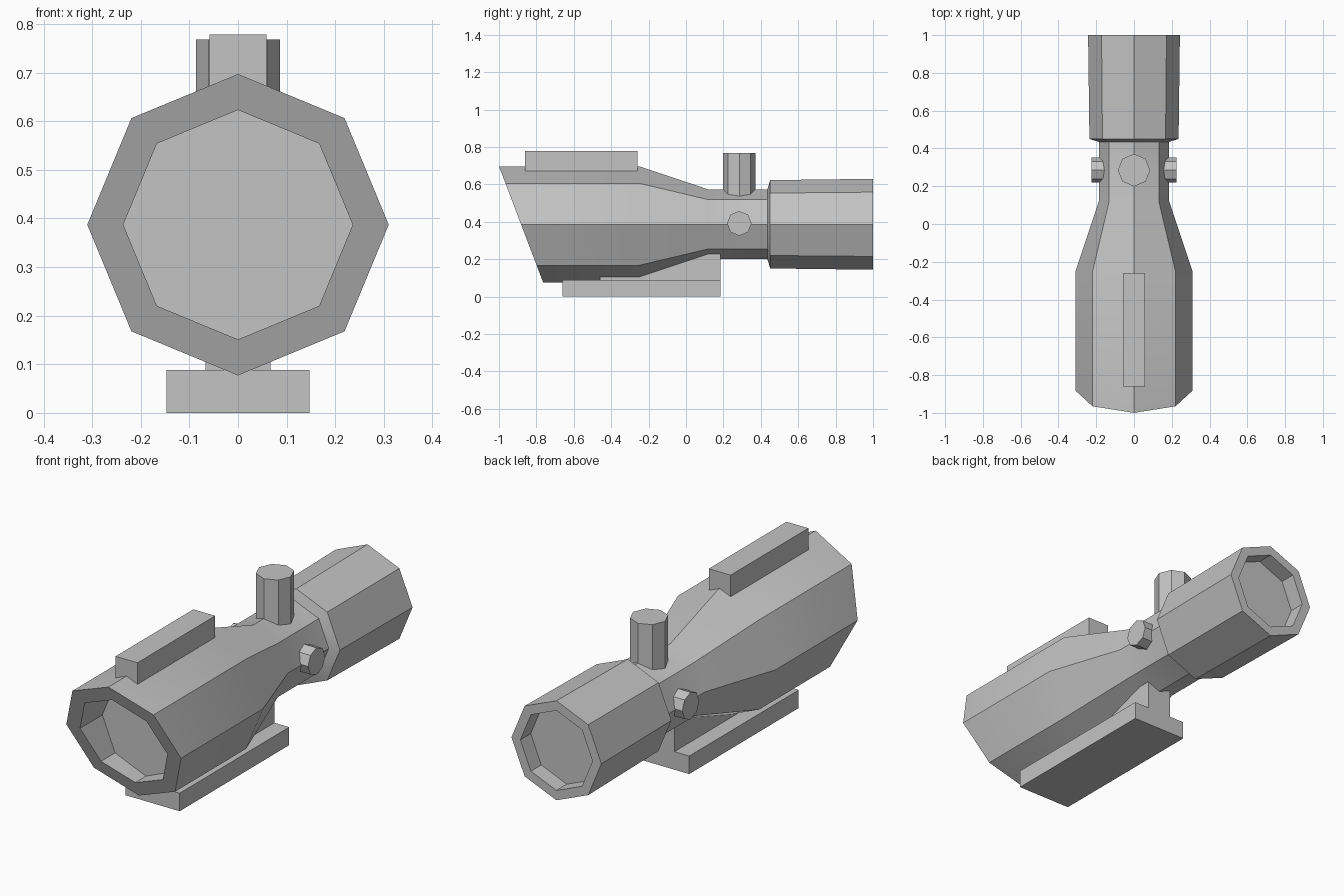
import bpy, bmesh, math
from mathutils import Matrix

if "Cube" in bpy.data.objects:
    bpy.data.objects.remove(bpy.data.objects["Cube"], do_unlink=True)

grey = bpy.data.materials.new("matte_grey")
grey.use_nodes = True
colour = (0.55, 0.55, 0.55, 1)
grey.diffuse_color = colour
grey.node_tree.nodes["Principled BSDF"].inputs["Base Color"].default_value = colour

AXIS_Z = 0.387   # height of the tube axis
SIDES = 8


def finish(bm, name, smooth=False):
    bmesh.ops.recalc_face_normals(bm, faces=bm.faces)
    mesh = bpy.data.meshes.new(name)
    bm.to_mesh(mesh)
    bm.free()
    mesh.materials.append(grey)
    obj = bpy.data.objects.new(name, mesh)
    bpy.context.collection.objects.link(obj)
    if smooth:
        bpy.ops.object.select_all(action='DESELECT')
        obj.select_set(True)
        bpy.context.view_layer.objects.active = obj
        bpy.ops.object.shade_smooth_by_angle(angle=math.radians(30))
    return obj


def box(name, x, y0, y1, z0, z1):
    bm = bmesh.new()
    bmesh.ops.create_cube(bm, size=1)
    bmesh.ops.scale(bm, vec=(2 * x, y1 - y0, z1 - z0), verts=bm.verts)
    bmesh.ops.translate(bm, vec=(0, (y0 + y1) / 2, (z0 + z1) / 2), verts=bm.verts)
    return finish(bm, name)


def knob(name, radius, depth, matrix):
    bm = bmesh.new()
    bmesh.ops.create_cone(bm, cap_ends=True, segments=SIDES, radius1=radius,
                          radius2=radius, depth=depth, matrix=matrix)
    return finish(bm, name)


# Tube: octagonal rings (y, radius, slant) from front lens, over the outside, to rear lens
SLANT = 0.38
FRONT = -0.882
rings = [(-0.71, 0.236, 0), (FRONT, 0.236, SLANT), (FRONT, 0.31, SLANT),
         (-0.25, 0.31, 0), (0.12, 0.186, 0), (0.435, 0.186, 0),
         (0.45, 0.236, 0), (1.0, 0.243, 0), (1.0, 0.195, 0), (0.92, 0.195, 0)]
bm = bmesh.new()
loops = []
for y, r, slant in rings:
    loop = []
    for i in range(SIDES):
        a = math.tau * i / SIDES
        dz = r * math.cos(a)
        loop.append(bm.verts.new((r * math.sin(a), y - slant * dz, AXIS_Z + dz)))
    loops.append(loop)
for a, b in zip(loops, loops[1:]):
    for i in range(SIDES):
        j = (i + 1) % SIDES
        bm.faces.new((a[i], a[j], b[j], b[i]))
bm.faces.new(loops[0])
bm.faces.new(loops[-1])
finish(bm, "scope_tube", smooth=True)

# Top sight block, mounting post and rail clamp
box("top_block", 0.059, -0.86, -0.26, 0.672, 0.778)
box("mount_post", 0.067, -0.46, 0.185, 0.08, 0.26)
box("mount_rail", 0.147, -0.66, 0.185, 0.0, 0.088)

# Adjustment knobs
knob("top_knob", 0.086, 0.27, Matrix.Translation((0, 0.285, 0.633)))
for side, name in ((1, "left_knob"), (-1, "right_knob")):
    knob(name, 0.066, 0.1, Matrix.Translation((side * 0.175, 0.285, 0.392))
         @ Matrix.Rotation(math.pi / 2, 4, 'Y'))
